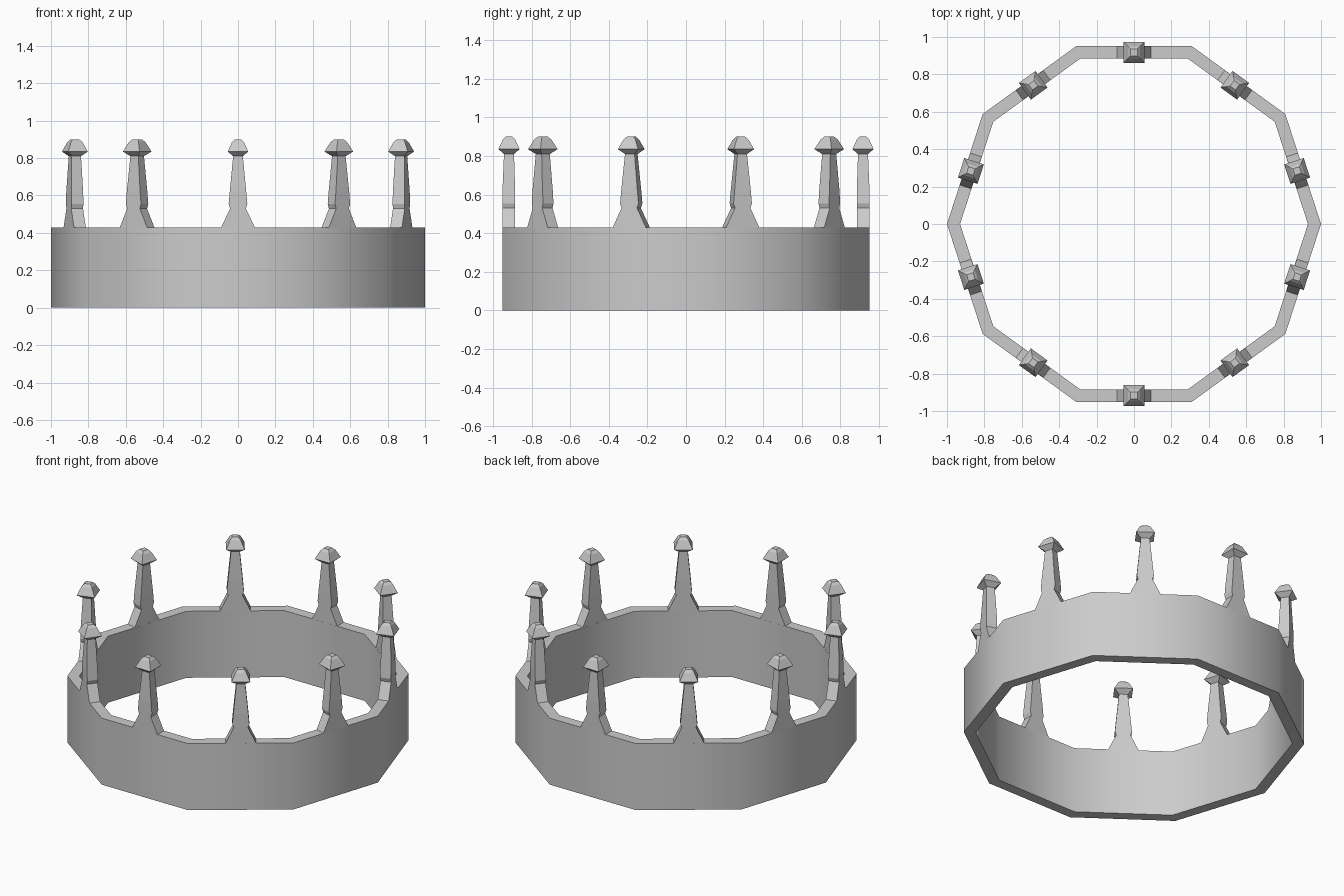
import bpy, math
from mathutils import Matrix

if "Cube" in bpy.data.objects:
    bpy.data.objects.remove(bpy.data.objects["Cube"])

SIDES = 10
OUTER, INNER, BAND_TOP = 1.0, 0.93, 0.43


def make_mesh(name, verts, faces):
    mesh = bpy.data.meshes.new(name)
    mesh.from_pydata(verts, [], faces)
    mesh.update()
    return mesh


def add_object(name, mesh):
    obj = bpy.data.objects.new(name, mesh)
    bpy.context.collection.objects.link(obj)
    return obj


def smooth(obj, degrees):
    bpy.ops.object.select_all(action='DESELECT')
    obj.select_set(True)
    bpy.context.view_layer.objects.active = obj
    bpy.ops.object.shade_smooth_by_angle(angle=math.radians(degrees))


# Ten-sided band: a rectangular section swept round the circle
section = [(OUTER, 0), (OUTER, BAND_TOP), (INNER, BAND_TOP), (INNER, 0)]
verts, faces = [], []
for i in range(SIDES):
    a = 2 * math.pi * i / SIDES
    verts += [(r * math.cos(a), r * math.sin(a), z) for r, z in section]
    n = (i + 1) % SIDES
    for j in range(4):
        k = (j + 1) % 4
        faces.append((i * 4 + j, n * 4 + j, n * 4 + k, i * 4 + k))
band = add_object("band", make_mesh("band", verts, faces))
smooth(band, 40)

# Spike with flared foot, collar and faceted finial
# each level: height, inner radius, outer radius, half width
mid = 0.917
levels = [
    (0.43, 0.885, 0.951, 0.09),
    (0.53, 0.885, 0.951, 0.042),
    (0.555, 0.885, 0.951, 0.05),
    (0.62, 0.885, 0.951, 0.044),
    (0.81, mid - 0.026, mid + 0.026, 0.026),
    (0.835, mid - 0.055, mid + 0.055, 0.055),
    (0.885, mid - 0.032, mid + 0.032, 0.032),
    (0.90, mid - 0.018, mid + 0.018, 0.018),
]
verts, faces = [], []
for i, (z, r0, r1, w) in enumerate(levels):
    verts += [(r0, -w, z), (r1, -w, z), (r1, w, z), (r0, w, z)]
    if i:
        b = (i - 1) * 4
        for j in range(4):
            k = (j + 1) % 4
            faces.append((b + j, b + k, b + 4 + k, b + 4 + j))
last = len(verts) - 4
faces.append((last, last + 1, last + 2, last + 3))
spike_mesh = make_mesh("spike", verts, faces)

# One spike at the middle of every side of the band
for i in range(SIDES):
    spike = add_object(f"spike_{i + 1}", spike_mesh)
    spike.matrix_world = Matrix.Rotation(2 * math.pi * (i + 0.5) / SIDES, 4, 'Z')
